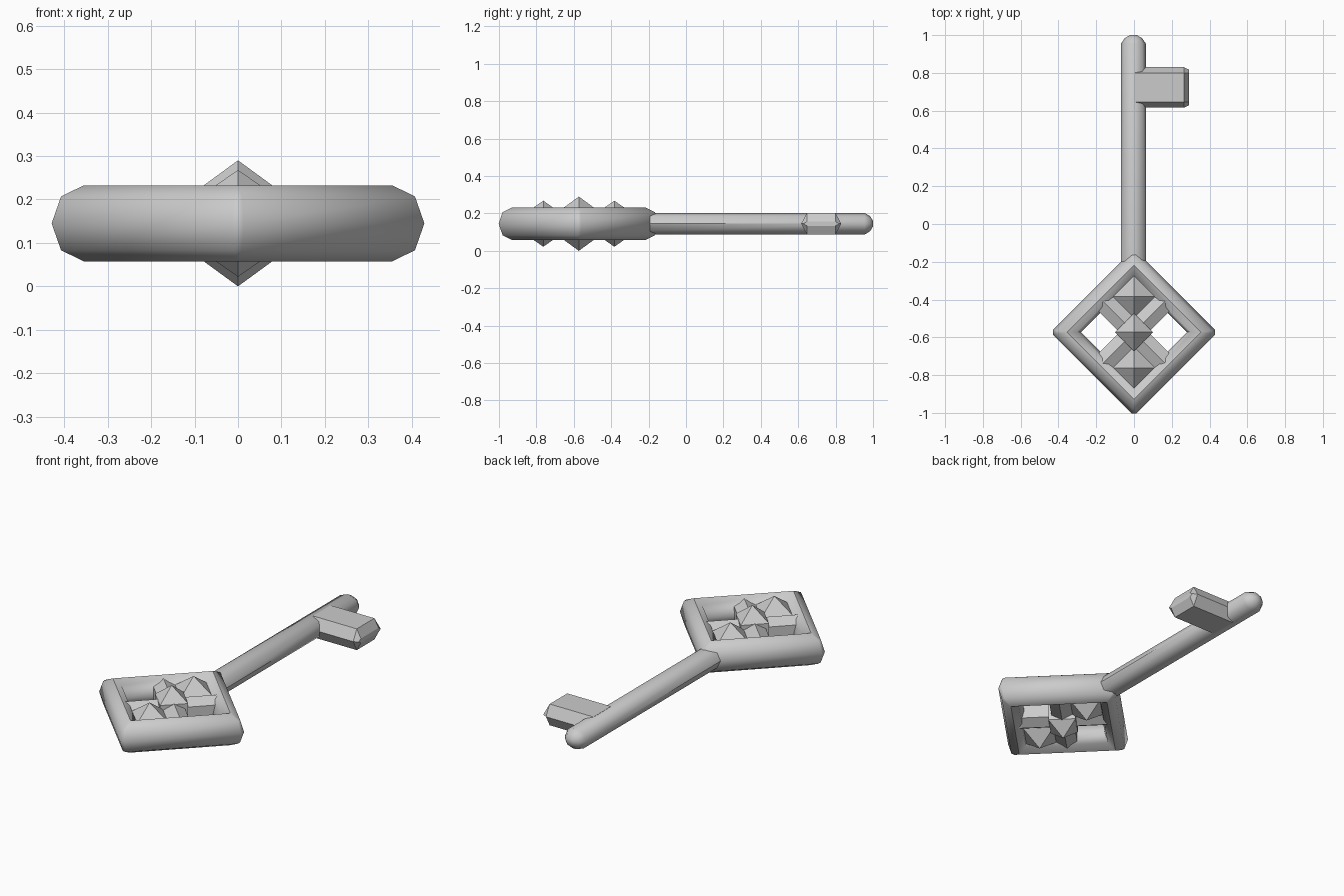
import bpy, bmesh, math
from mathutils import Matrix

cube = bpy.data.objects.get("Cube")
if cube:
    bpy.data.objects.remove(cube, do_unlink=True)

MID = 0.145        # height of the middle plane
HEAD = -0.573      # y of the head centre

metal = bpy.data.materials.new("grey_metal")
metal.use_nodes = True
GREY = (0.6, 0.6, 0.6, 1)
metal.diffuse_color = GREY
metal.node_tree.nodes["Principled BSDF"].inputs["Base Color"].default_value = GREY


def finish(name, bm, location, smooth=None):
    bmesh.ops.remove_doubles(bm, verts=bm.verts, dist=0.0005)
    bmesh.ops.recalc_face_normals(bm, faces=bm.faces)
    mesh = bpy.data.meshes.new(name)
    bm.to_mesh(mesh)
    bm.free()
    mesh.materials.append(metal)
    obj = bpy.data.objects.new(name, mesh)
    bpy.context.collection.objects.link(obj)
    obj.location = location
    if smooth:
        bpy.ops.object.select_all(action='DESELECT')
        obj.select_set(True)
        bpy.context.view_layer.objects.active = obj
        bpy.ops.object.shade_smooth_by_angle(angle=math.radians(smooth))
    return obj


def loft(rings, closed=False):
    """Skin a list of equal-length point rings; open lofts get end caps."""
    bm = bmesh.new()
    rows = [[bm.verts.new(p) for p in ring] for ring in rings]
    n = len(rows[0])
    pairs = list(zip(rows, rows[1:]))
    if closed:
        pairs.append((rows[-1], rows[0]))
    for a, b in pairs:
        for i in range(n):
            j = (i + 1) % n
            bm.faces.new((a[i], a[j], b[j], b[i]))
    if not closed:
        bm.faces.new(rows[0])
        bm.faces.new(rows[-1])
    return bm


# Diamond frame: an eight-sided tube with slightly blunted outer corners
rings = []
for k in range(4):
    c, s = math.cos(k * math.pi / 2), math.sin(k * math.pi / 2)
    for side in (-1, 1):
        ring = []
        for i in range(8):
            a = i * math.pi / 4
            r = 0.355 + 0.074 * math.cos(a)
            t = side * 0.013 * max(0, math.cos(a))
            ring.append((r * c - t * s, r * s + t * c, 0.0875 * math.sin(a)))
        rings.append(ring)
finish("head_frame", loft(rings, closed=True), (0, HEAD, MID), 50)

# Shaft: an eight-sided rod with a domed tip
rings = []
for y, k in ((-0.23, 1), (0.955, 1), (0.985, 0.68), (1.0, 0.25)):
    rings.append([(0.066 * k * math.cos(i * math.pi / 4), y,
                   0.058 * k * math.sin(i * math.pi / 4)) for i in range(8)])
finish("shaft", loft(rings), (-0.003, 0, MID), 50)

# Tooth: a six-sided bar with a wedge-shaped end
rings = []
for x, inset in ((0, 0), (0.265, 0), (0.29, 1)):
    w, flat, h = 0.107 - 0.012 * inset, 0.076, 0.058 * (1 - 0.8 * inset)
    rings.append([(x, -w, 0), (x, -flat, h), (x, flat, h),
                  (x, w, 0), (x, flat, -h), (x, -flat, -h)])
finish("tooth", loft(rings), (0, 0.723, MID), 25)

# Crossed inner bars with ridged tops and bottoms
section = [(-0.055, -0.045), (0, -0.075), (0.055, -0.045),
           (0.055, 0.045), (0, 0.075), (-0.055, 0.045)]
for name, angle in (("cross_bar_left", 45), ("cross_bar_right", -45)):
    bm = loft([[(x, u, v) for u, v in section] for x in (-0.24, 0.24)])
    bm.transform(Matrix.Rotation(math.radians(angle), 4, 'Z'))
    finish(name, bm, (0, HEAD, MID))

# Faceted gems: a square band with a pyramid above and below
for name, y, r, eave, tip in (("gem_middle", HEAD, 0.1, 0.072, 0.145),
                              ("gem_front", HEAD - 0.19, 0.112, 0.045, 0.123),
                              ("gem_back", HEAD + 0.19, 0.112, 0.045, 0.123)):
    levels = ((-tip, 0), (-eave, r), (eave, r), (tip, 0))
    rings = [[(q * math.cos(k * math.pi / 2), q * math.sin(k * math.pi / 2), z)
              for k in range(4)] for z, q in levels]
    bm = loft(rings[1:3])
    bmesh.ops.delete(bm, geom=[f for f in bm.faces if abs(f.normal.z) > 0.5
                               or len({round(v.co.z, 3) for v in f.verts}) == 1],
                     context='FACES_ONLY')
    for z in (-tip, tip):
        apex = bm.verts.new((0, 0, z))
        for e in [e for e in bm.edges if e.is_boundary and
                  all(v.co.z * z > 0 and v is not apex for v in e.verts)]:
            bm.faces.new((*e.verts, apex))
    finish(name, bm, (0, y, MID))
